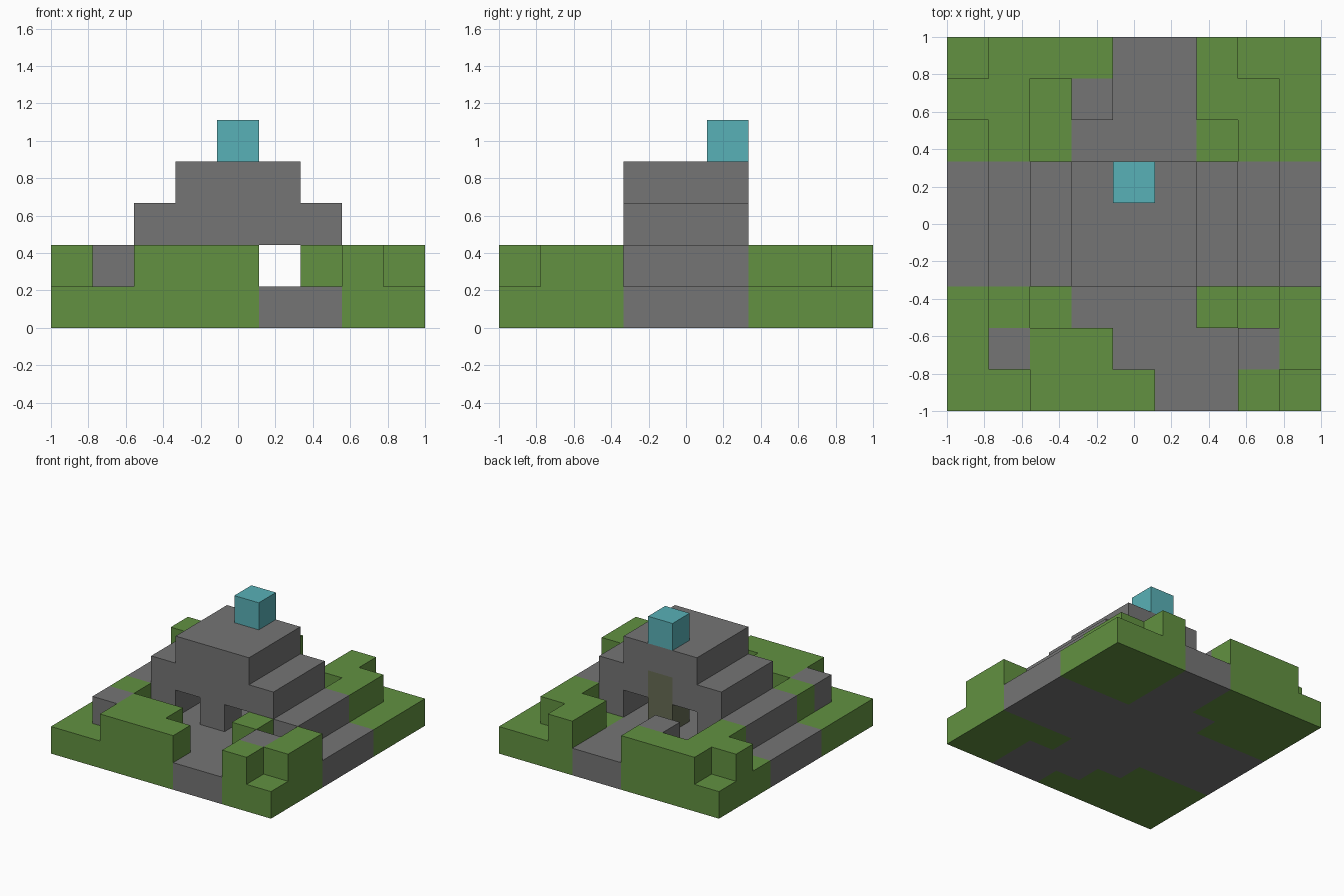
import bpy
import bmesh
from mathutils import Vector

cube = bpy.data.objects.get("Cube")
if cube:
    bpy.data.objects.remove(cube, do_unlink=True)

N = 9               # cells along each side
CELL = 2 / N        # cell size


def material(name, rgb):
    linear = [((c / 255 + 0.055) / 1.055) ** 2.4 for c in rgb] + [1]
    mat = bpy.data.materials.new(name)
    mat.use_nodes = True
    mat.diffuse_color = linear
    mat.node_tree.nodes["Principled BSDF"].inputs["Base Color"].default_value = linear
    return mat


grass = material("grass green", (98, 145, 65))
stone = material("stone grey", (117, 117, 117))
moss = material("mossy stone", (102, 107, 84))
crystal = material("crystal cyan", (89, 177, 183))


def block(xs, ys, zs):
    """Cells in inclusive index ranges."""
    return {(x, y, z)
            for x in range(xs[0], xs[1] + 1)
            for y in range(ys[0], ys[1] + 1)
            for z in range(zs[0], zs[1] + 1)}


def plan(rows, mark, level):
    """Cells of a floor plan drawn with the back row first."""
    return {(x, N - 1 - r, level)
            for r, row in enumerate(rows)
            for x, c in enumerate(row) if c == mark}


# Floor plan: g = lawn, s = paving
floor = ["ggggssggg",
         "ggggssggg",
         "gggsssggg",
         "sssssssss",
         "sssssssss",
         "sssssssss",
         "gggsssggg",
         "ggggsssgg",
         "gggggssgg"]

# Raised plan: g = grassy banks, s = loose stones
raised = [".ggg..g..",
          "gg.s..gg.",
          ".g.....g.",
          ".........",
          ".........",
          ".........",
          ".g....g.g",
          ".sgg...sg",
          "..ggg..g."]

# Stepped temple, hollowed by two passages joined in the middle
door = block((4, 4), (5, 5), (1, 2))
chamber = (block((3, 3), (3, 5), (1, 1)) | block((5, 5), (3, 5), (1, 1))
           | block((4, 4), (4, 4), (1, 1)))
temple = set()
for level in (1, 2, 3):
    temple |= block((level, N - 1 - level), (3, 5), (level, level))
temple -= chamber | door

parts = [
    ("lawn", plan(floor, "g", 0), grass),
    ("paving", plan(floor, "s", 0), stone),
    ("grassy_banks", plan(raised, "g", 1), grass),
    ("loose_stones", plan(raised, "s", 1), stone),
    ("stepped_temple", temple, stone),
    ("mossy_door", door, moss),
    ("crystal_block", block((4, 4), (5, 5), (4, 4)), crystal),
]
solid = set().union(*(cells for _, cells, _ in parts))


def build(name, cells, mat):
    """Skin the cells, leaving out faces buried against other cells."""
    bm = bmesh.new()
    origin = Vector((N / 2, N / 2, 0))
    for cell in sorted(cells):
        centre = Vector(cell) + Vector((0.5, 0.5, 0.5)) - origin
        for axis in range(3):
            for sign in (-1, 1):
                n = Vector((0, 0, 0))
                n[axis] = sign
                if tuple(int(c + d) for c, d in zip(cell, n)) in solid:
                    continue
                u = Vector((0, 0, 0))
                u[(axis + 1) % 3] = 1
                v = n.cross(u)
                corners = [n - u - v, n + u - v, n + u + v, n - u + v]
                bm.faces.new([bm.verts.new((centre + c / 2) * CELL) for c in corners])
    bmesh.ops.remove_doubles(bm, verts=bm.verts[:], dist=0.001)
    mesh = bpy.data.meshes.new(name)
    bm.to_mesh(mesh)
    bm.free()
    mesh.materials.append(mat)
    bpy.context.collection.objects.link(bpy.data.objects.new(name, mesh))


for part in parts:
    build(*part)
